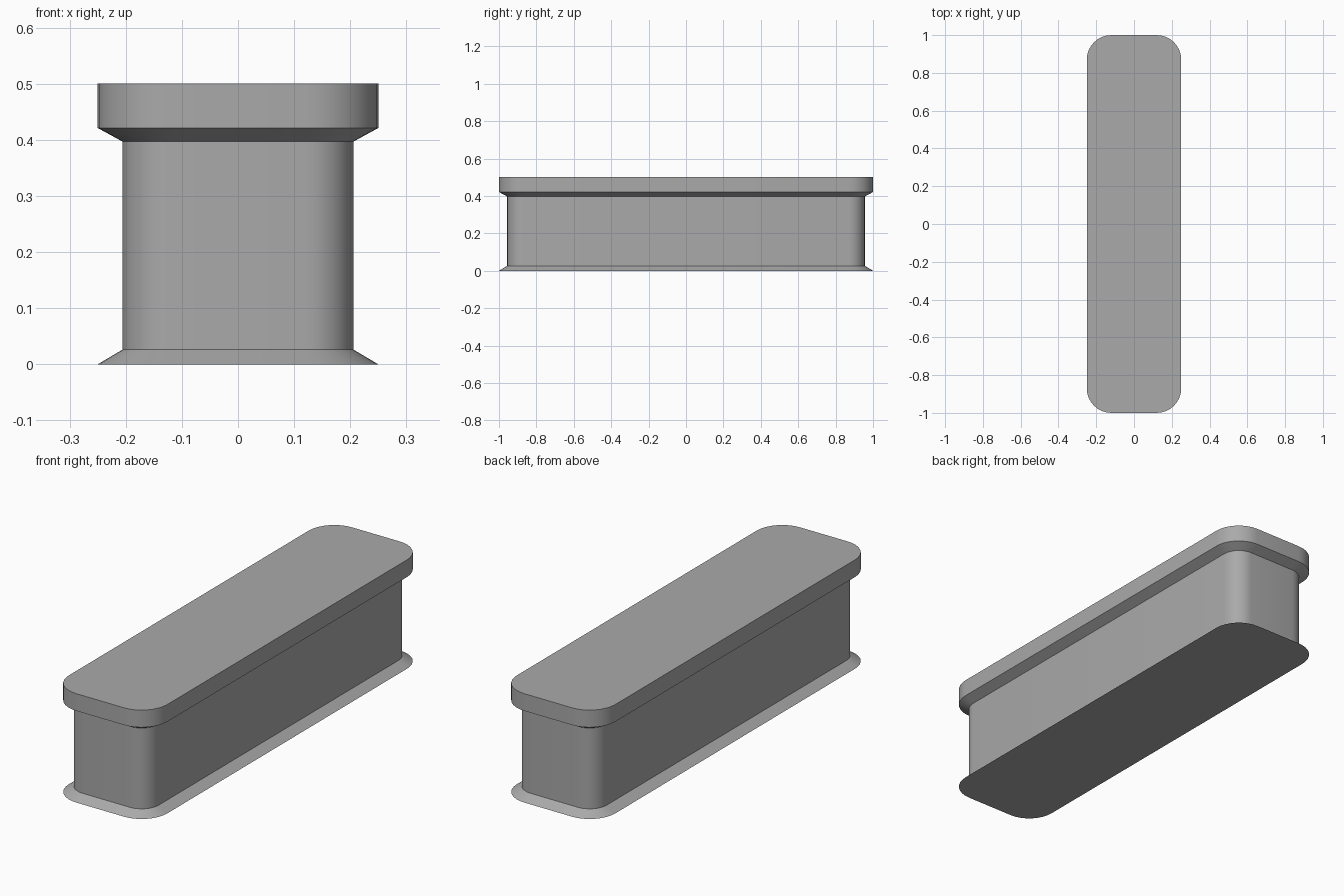
import bpy
import bmesh
import math

cube = bpy.data.objects.get("Cube")
if cube:
    bpy.data.objects.remove(cube, do_unlink=True)

grey = bpy.data.materials.new("mid grey")
grey.use_nodes = True
color = (0.4, 0.4, 0.4, 1)
grey.diffuse_color = color
grey.node_tree.nodes["Principled BSDF"].inputs["Base Color"].default_value = color

SEGMENTS = 8
RADIUS = 0.13


def rounded_ring(bm, inset, z):
    """Rounded rectangle, shrunk evenly by inset."""
    r = RADIUS - inset
    cx, cy = 0.25 - RADIUS, 1 - RADIUS
    ring = []
    for corner, (sx, sy) in enumerate([(1, 1), (-1, 1), (-1, -1), (1, -1)]):
        for i in range(SEGMENTS + 1):
            a = (corner + i / SEGMENTS) * math.pi / 2
            ring.append(bm.verts.new((sx * cx + r * math.cos(a),
                                      sy * cy + r * math.sin(a), z)))
    return ring


# Profile of the body as (inset, height): flared foot, wall, flared rim, top slab
profile = [(0, 0), (0.044, 0.026), (0.044, 0.397), (0, 0.421), (0, 0.5)]
bm = bmesh.new()
rings = [rounded_ring(bm, inset, z) for inset, z in profile]
for low, high in zip(rings, rings[1:]):
    for i in range(len(low)):
        j = (i + 1) % len(low)
        bm.faces.new((low[i], low[j], high[j], high[i]))
bm.faces.new(rings[0][::-1])
bm.faces.new(rings[-1])

mesh = bpy.data.meshes.new("flanged_block")
bm.to_mesh(mesh)
bm.free()
mesh.materials.append(grey)
block = bpy.data.objects.new("flanged_block", mesh)
bpy.context.collection.objects.link(block)

# Smooth corners, crisp rims
bpy.ops.object.select_all(action="DESELECT")
block.select_set(True)
bpy.context.view_layer.objects.active = block
bpy.ops.object.shade_smooth_by_angle(angle=math.radians(25))
